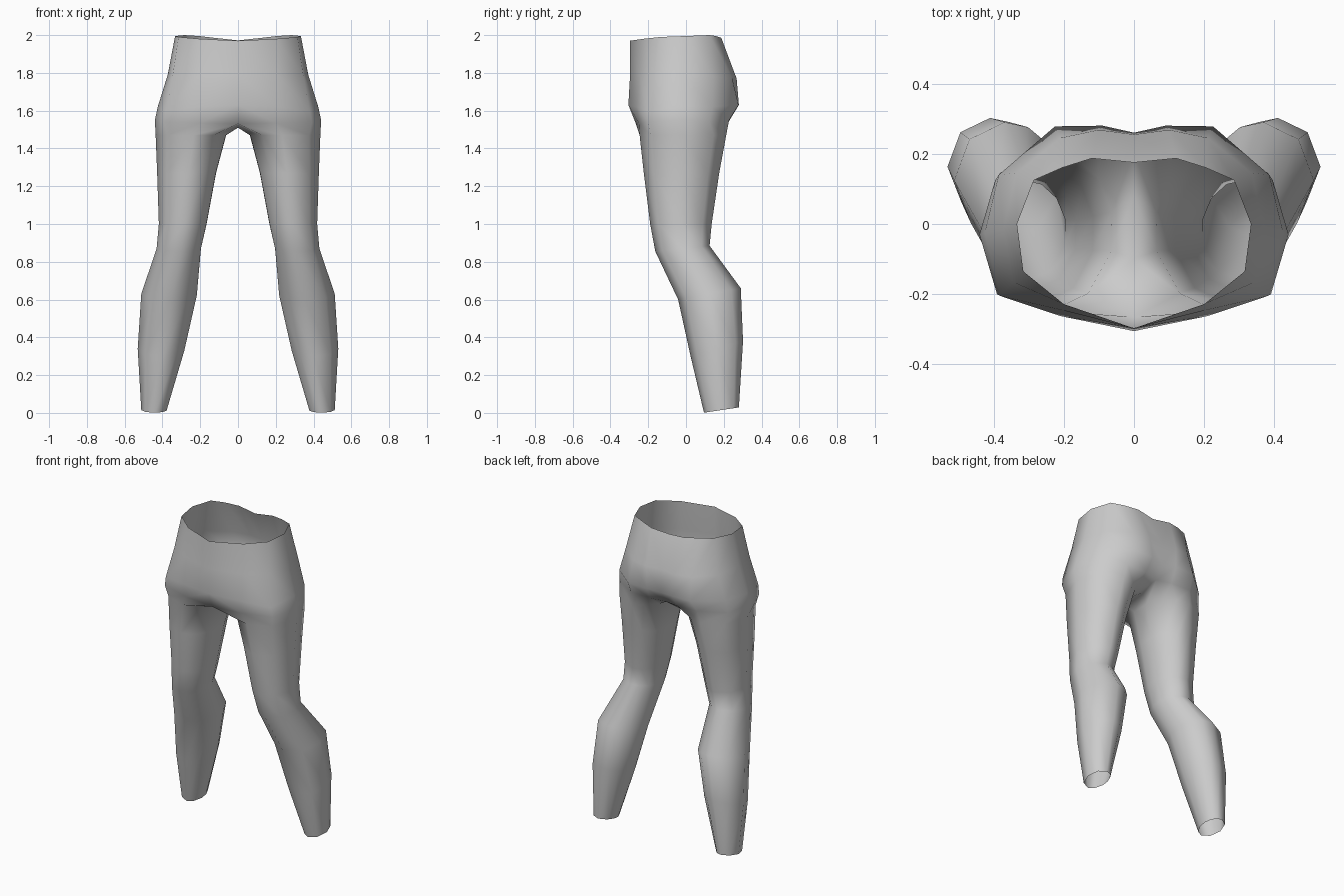
import bpy, bmesh, math

cube = bpy.data.objects.get("Cube")
if cube:
    bpy.data.objects.remove(cube, do_unlink=True)

# Grey fabric
fabric = bpy.data.materials.new("grey fabric")
fabric.use_nodes = True
colour = (0.6, 0.6, 0.6, 1.0)
fabric.diffuse_color = colour
bsdf = next(n for n in fabric.node_tree.nodes if n.type == "BSDF_PRINCIPLED")
bsdf.inputs["Base Color"].default_value = colour
bsdf.inputs["Roughness"].default_value = 0.8

# Left half of the pelvis: arcs from front centre, round the hip, to back centre
waist = [(0, -.297, 1.97), (.2, -.228, 1.98), (.315, -.135, 1.99), (.333, 0, 1.995),
         (.285, .125, 2.0), (.205, .16, 1.995), (.12, .187, 1.985), (0, .175, 1.972)]
upper_hip = [(0, -.296, 1.79), (.205, -.245, 1.79), (.345, -.165, 1.79), (.372, -.015, 1.79),
             (.335, .145, 1.78), (.21, .245, 1.77), (.1, .268, 1.77), (0, .255, 1.77)]
lower_hip = [(0, -.305, 1.63), (.21, -.262, 1.62), (.38, -.205, 1.6), (.425, -.025, 1.62),
             (.385, .14, 1.62), (.225, .278, 1.63), (.09, .28, 1.63), (0, .26, 1.62)]
# The last two points run under the crotch and close the top of the leg
leg_top = [(0, -.265, 1.53), (.2, -.25, 1.535), (.39, -.2, 1.54), (.44, -.03, 1.55),
           (.395, .125, 1.54), (.24, .228, 1.55), (.1, .228, 1.545), (0, .205, 1.54),
           (0, .08, 1.51), (0, -.1, 1.51)]

# Leg rings: z, inner x, outer x, front y, back y, rise from centre to back
LEG = [(1.47, .058, .436, -.246, .213, .0),
       (1.27, .112, .428, -.224, .176, .0),
       (1.0, .163, .419, -.190, .136, .0),
       (.87, .193, .431, -.163, .125, .015),
       (.63, .213, .512, -.042, .290, .03),
       (.34, .280, .531, .024, .302, .04),
       (.015, .376, .512, .095, .280, .014)]
ANGLES = [-128, -94, -47, 0, 45, 88, 114, 140, 167, -165]


def leg_ring(z, x0, x1, y0, y1, rise):
    cx, rx, cy, ry = (x0 + x1) / 2, (x1 - x0) / 2, (y0 + y1) / 2, (y1 - y0) / 2
    ring = []
    for a in ANGLES:
        c, s = math.cos(math.radians(a)), math.sin(math.radians(a))
        ring.append((cx + rx * c, cy + ry * s, z + rise * s))
    return ring


bm = bmesh.new()


def add_ring(points):
    return [bm.verts.new(p) for p in points]


def bridge(top, bottom, closed):
    n = len(top)
    for i in range(n if closed else n - 1):
        j = (i + 1) % n
        bm.faces.new((top[i], bottom[i], bottom[j], top[j]))


# Pelvis panels, open along the centre plane
arcs = [add_ring(p) for p in (waist, upper_hip, lower_hip)]
top_of_leg = add_ring(leg_top)
arcs.append(top_of_leg[:8])
for a, b in zip(arcs, arcs[1:]):
    bridge(a, b, False)

# Leg tube, open at the cuff
rings = [top_of_leg] + [add_ring(leg_ring(*r)) for r in LEG]
for a, b in zip(rings, rings[1:]):
    bridge(a, b, True)

for f in bm.faces:
    f.smooth = True
mesh = bpy.data.meshes.new("leggings")
bm.to_mesh(mesh)
bm.free()
mesh.materials.append(fabric)
leggings = bpy.data.objects.new("leggings", mesh)
bpy.context.collection.objects.link(leggings)

# Right half
mirror = leggings.modifiers.new("right half", "MIRROR")
mirror.use_axis[0] = True
mirror.use_clip = True
mirror.merge_threshold = 0.001
